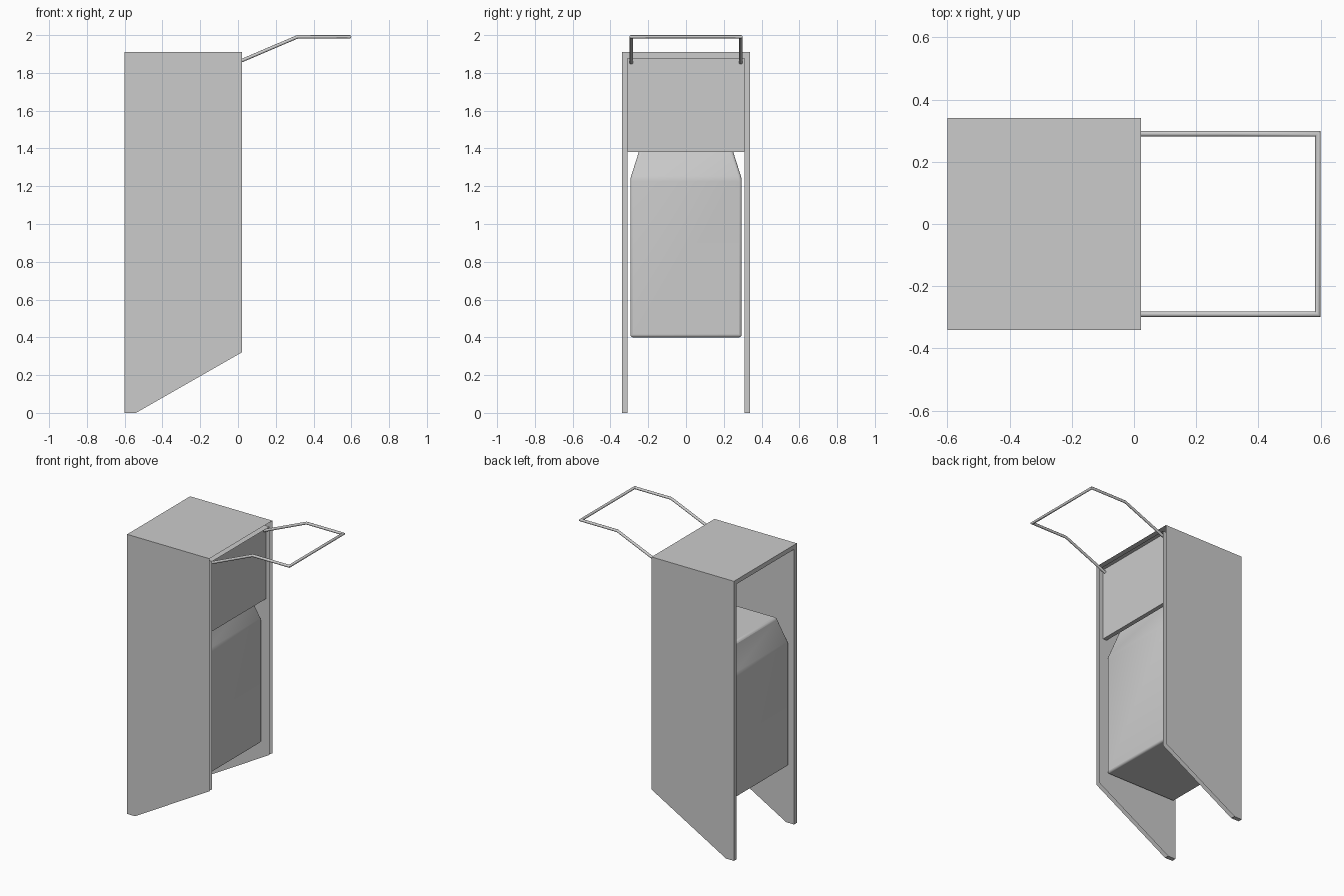
import bpy, bmesh, math
from mathutils import Vector

if "Cube" in bpy.data.objects:
    bpy.data.objects.remove(bpy.data.objects["Cube"])

mat = bpy.data.materials.new("light grey")
mat.diffuse_color = (0.6, 0.6, 0.6, 1)
mat.use_nodes = True
mat.node_tree.nodes["Principled BSDF"].inputs["Base Color"].default_value = mat.diffuse_color


def finish(name, bm):
    bmesh.ops.recalc_face_normals(bm, faces=bm.faces[:])
    me = bpy.data.meshes.new(name)
    bm.to_mesh(me)
    bm.free()
    me.materials.append(mat)
    ob = bpy.data.objects.new(name, me)
    bpy.context.collection.objects.link(ob)
    return ob


def smooth(ob, angle):
    bpy.ops.object.select_all(action='DESELECT')
    ob.select_set(True)
    bpy.context.view_layer.objects.active = ob
    bpy.ops.object.shade_smooth_by_angle(angle=math.radians(angle))


def loft(bm, rings, caps=True):
    """Skin quads between rings of equal length."""
    vs = [[bm.verts.new(p) for p in r] for r in rings]
    n = len(vs[0])
    for a, b in zip(vs, vs[1:]):
        for i in range(n):
            j = (i + 1) % n
            bm.faces.new((a[i], a[j], b[j], b[i]))
    if caps:
        bm.faces.new(vs[0])
        bm.faces.new(vs[-1])


def rect(x0, x1, y, z):
    return [(x0, -y, z), (x1, -y, z), (x1, y, z), (x0, y, z)]


# Housing: upside-down U extruded along x, then the feet cut at a slant
bm = bmesh.new()
u = [(-.34, 0), (-.34, 1.91), (.34, 1.91), (.34, 0),
     (.31, 0), (.31, 1.88), (-.31, 1.88), (-.31, 0)]
loft(bm, [[(x, y, z) for y, z in u] for x in (-.60, .022)])
cut = bmesh.ops.bisect_plane(bm, geom=bm.verts[:] + bm.edges[:] + bm.faces[:],
                             plane_co=(-.54, 0, 0), plane_no=(.32, 0, -.56),
                             clear_outer=True)
bmesh.ops.holes_fill(bm, edges=[e for e in bm.edges if e.is_boundary], sides=8)
finish("housing", bm)

# Recessed upper cover panel
bm = bmesh.new()
loft(bm, [rect(-.036, -.006, .31, z) for z in (1.38, 1.88)])
finish("cover_panel", bm)

# Bin body with tapered shoulder and softened edges
bm = bmesh.new()
loft(bm, [rect(-.572, -.025, .295, .40),
          rect(-.572, -.025, .295, 1.24),
          rect(-.522, -.075, .236, 1.425)])
bin_body = finish("bin", bm)
bev = bin_body.modifiers.new("soft edges", 'BEVEL')
bev.width = .014
bev.segments = 3
bev.limit_method = 'ANGLE'
bev.angle_limit = math.radians(10)
smooth(bin_body, 40)

# Wire handle: round tube swept with mitred corners
half = [(-.006, -.29, 1.854), (.315, -.29, 1.991), (.591, -.29, 1.991)]
path = [Vector(p) for p in half + [(x, -y, z) for x, y, z in reversed(half)]]
R, N = .009, 12
t = (path[1] - path[0]).normalized()
side = Vector((0, 1, 0))
up = t.cross(side)
ring = [path[0] + R * (math.cos(a) * side + math.sin(a) * up)
        for a in (2 * math.pi * i / N for i in range(N))]
rings = [ring]
for k in range(1, len(path)):
    d = (path[k] - path[k - 1]).normalized()
    nxt = (path[k + 1] - path[k]).normalized() if k + 1 < len(path) else d
    n = (d + nxt).normalized()
    ring = [p + d * ((path[k] - p).dot(n) / d.dot(n)) for p in ring]
    rings.append(ring)
bm = bmesh.new()
loft(bm, rings)
smooth(finish("wire_handle", bm), 35)
